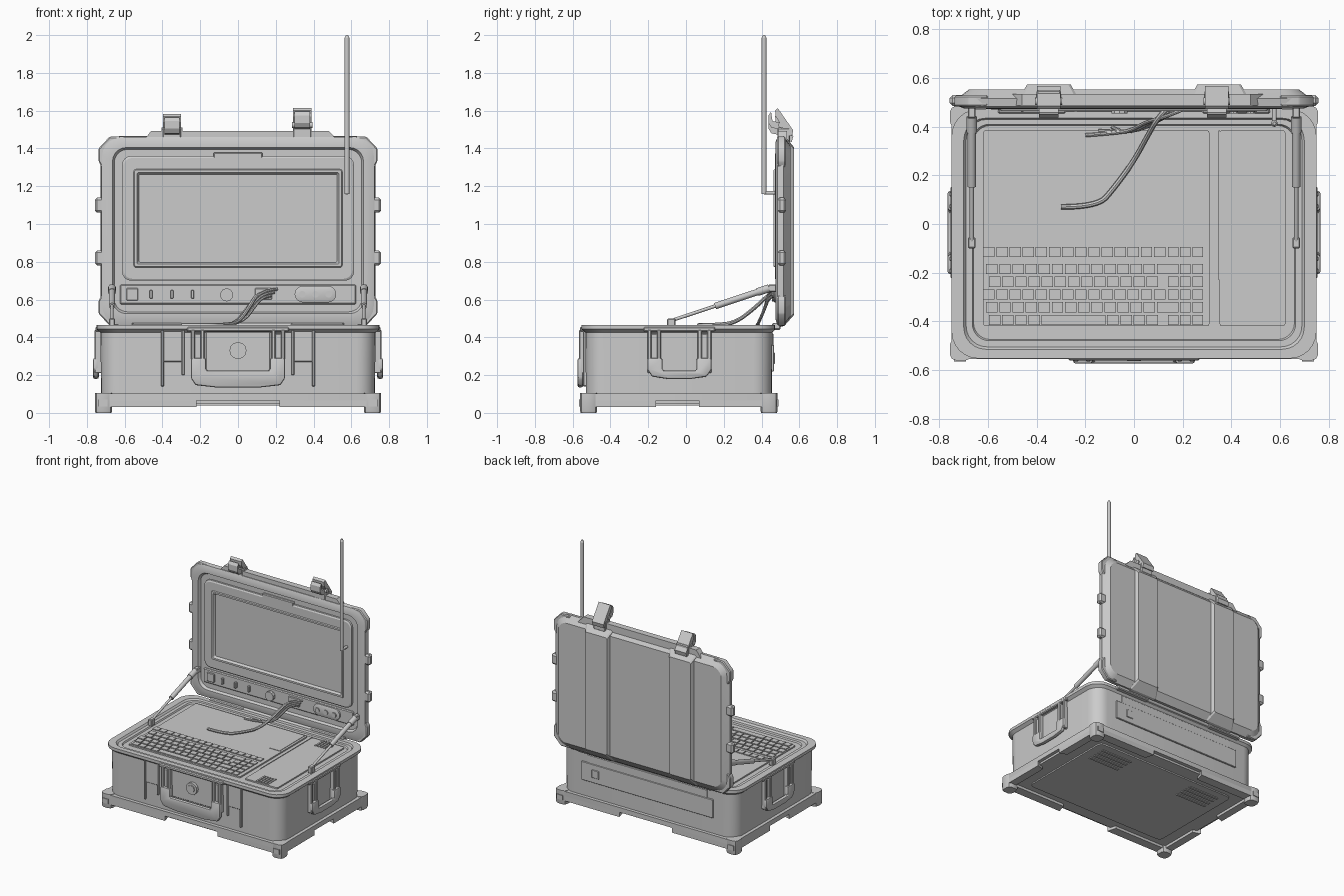
import bpy, bmesh, math
from mathutils import Vector

AX = {'X': lambda u, v, h: (h, u, v), 'Y': lambda u, v, h: (u, h, v), 'Z': lambda u, v, h: (u, v, h)}


def finish(name, bm):
    bmesh.ops.recalc_face_normals(bm, faces=bm.faces)
    me = bpy.data.meshes.new(name)
    bm.to_mesh(me)
    bm.free()
    ob = bpy.data.objects.new(name, me)
    bpy.context.collection.objects.link(ob)
    return ob


def bevel(ob, w, seg=1):
    m = ob.modifiers.new("bevel", 'BEVEL')
    m.width, m.segments, m.limit_method = w, seg, 'ANGLE'
    return ob


def skin(name, loops):
    """Bridge successive closed loops and cap both ends."""
    bm = bmesh.new()
    rows = [[bm.verts.new(p) for p in lp] for lp in loops]
    n = len(rows[0])
    for a, b in zip(rows, rows[1:]):
        for i in range(n):
            j = (i + 1) % n
            bm.faces.new((a[i], a[j], b[j], b[i]))
    bm.faces.new(rows[0])
    bm.faces.new(rows[-1])
    return finish(name, bm)


def loft(name, rings, axis='Z', seg=6, cx=0):
    """Rings are rounded rectangles: (half width, low, high, radius, height)."""
    loops = []
    for hx, v0, v1, r, h in rings:
        lp = []
        for k, (sx, v) in enumerate(((1, v1 - r), (-1, v1 - r), (-1, v0 + r), (1, v0 + r))):
            for i in range(seg + 1):
                a = math.pi / 2 * (k + i / seg)
                lp.append(AX[axis](cx + sx * (hx - r) + r * math.cos(a), v + r * math.sin(a), h))
        loops.append(lp)
    return skin(name, loops)


def prism(name, pts, a, b, axis):
    return skin(name, [[AX[axis](u, v, h) for u, v in pts] for h in (a, b)])


def boxes(name, items, bev=0):
    bm = bmesh.new()
    for x0, x1, y0, y1, z0, z1 in items:
        vs = bmesh.ops.create_cube(bm, size=1)['verts']
        for v in vs:
            v.co = ((x0 + x1) / 2 + v.co.x * (x1 - x0), (y0 + y1) / 2 + v.co.y * (y1 - y0),
                    (z0 + z1) / 2 + v.co.z * (z1 - z0))
    ob = finish(name, bm)
    return bevel(ob, bev) if bev else ob


def rod(name, p, q, r, n=18, r2=None):
    p, q = Vector(p), Vector(q)
    bm = bmesh.new()
    bmesh.ops.create_cone(bm, cap_ends=True, segments=n, radius1=r, radius2=r if r2 is None else r2, depth=(q - p).length)
    rot = (q - p).to_track_quat('Z', 'Y')
    for v in bm.verts:
        v.co = rot @ v.co + (p + q) / 2
    return finish(name, bm)


def cable(name, pts, r):
    cu = bpy.data.curves.new(name, 'CURVE')
    cu.dimensions, cu.bevel_depth, cu.bevel_resolution, cu.use_fill_caps = '3D', r, 2, True
    sp = cu.splines.new('NURBS')
    sp.points.add(len(pts) - 1)
    for p, c in zip(sp.points, pts):
        p.co = (*c, 1)
    sp.use_endpoint_u, sp.order_u = True, 3
    ob = bpy.data.objects.new(name, cu)
    bpy.context.collection.objects.link(ob)


# --- lower case: shell with rim and recessed deck
loft("lower_case", [(.725, -.53, .455, .1, .09), (.728, -.532, .457, .1, .425), (.75, -.553, .472, .11, .443),
                    (.75, -.553, .472, .11, .465), (.70, -.515, .435, .09, .465), (.69, -.505, .43, .085, .452),
                    (.665, -.48, .41, .07, .452), (.66, -.475, .405, .07, .442)])
loft("deck_panel", [(.465, -.42, .385, .01, .44), (.465, -.42, .385, .01, .452)], cx=-.155, seg=2)
loft("side_deck_panel", [(.135, -.42, .385, .01, .44), (.135, -.42, .385, .01, .452)], cx=.487, seg=2)
boxes("pad_outline", [(.21, .30, .076, .082, .45, .455), (.288, .294, .08, .38, .45, .455), (.348, .353, -.23, .385, .45, .455)])

# --- keyboard
keys = []
for r, y in enumerate((-.115, -.185, -.237, -.29, -.342, -.395)):
    x = -.62 + .012 * (r % 3)
    while x < .1:
        w = .27 if r == 5 and -.42 < x < -.36 else .054
        keys.append((x, x + w - .007, y - .021, y + .021, .45, .459))
        x += w
    keys += [(.14 + .05 * i, .183 + .05 * i, y - .021, y + .021, .45, .459) for i in range(3)]
boxes("keyboard_keys", keys)
boxes("deck_vents", [(.44 + .022 * i, .453 + .022 * i, y - .05, y + .05, .45, .457) for i in range(5) for y in (.335, -.365)])

# --- bottom skirt with notches, corner feet and vents
loft("base_skirt", [(.725, -.53, .452, .06, .05), (.725, -.53, .452, .06, .066), (.75, -.556, .48, .05, .066),
                    (.75, -.556, .48, .05, .102)], seg=3)
loft("bottom_plate", [(.60, -.43, .35, .03, .04), (.60, -.43, .35, .03, .06)], seg=2)
for s in (-1, 1):
    for e, t, n in ((-.556, 1, -.16), (.48, -1, .07)):
        # L-shaped rail running from the notch around the corner
        pts = [(.22, e), (.71, e), (.75, e + t * .04), (.75, n), (.69, n - t * .02), (.69, e + t * .07), (.24, e + t * .07)]
        prism("skirt_rail", [(s * x, y) for x, y in pts], .03, .09, 'Z')
        c = e + t * .04
        loft("corner_foot", [(.042, c - .042, c + .042, .025, 0), (.045, c - .045, c + .045, .025, .01),
                             (.045, c - .045, c + .045, .025, .105)], seg=2, cx=s * .712)
        boxes("foot_pad", [(s * .715 - .025, s * .715 + .025, c - .05, c + .05, .035, .07)])
boxes("bottom_vents", [(s * .40 - .13, s * .40 + .13, y, y + .018, .034, .05) for s in (-1, 1) for y in (.14, .185, .23, .275)])


# --- carrying handles, built facing front then turned into place
def handle(name, w, zlow, place):
    a = w - .08
    pts = [(-w, .29), (-w, zlow + .05), (-w + .025, zlow + .012), (-a * .7, zlow), (a * .7, zlow), (w - .025, zlow + .012),
           (w, zlow + .05), (w, .29), (a, .29), (a, .225), (-a, .225), (-a, .29)]
    obs = [bevel(prism(name + "_grip", pts, -.042, -.012, 'Y'), .01, 2)]
    bars = []
    for s in (-1, 1):
        for c in (w - .012, w - .062):
            bars.append((s * c - .011, s * c + .011, -.034, .01, .21, .44))
        bars.append((s * (w - .037) - .02, s * (w - .037) + .02, -.02, .01, .25, .42))
    obs.append(boxes(name + "_mounts", bars, .005))
    obs.append(boxes(name + "_top_lip", [(-w - .02, w + .02, -.03, .01, .43, .455)], .006))
    for ob in obs:
        loc, ang = place
        ob.location, ob.rotation_euler = loc, (0, 0, ang)


handle("front_handle", .25, .135, ((0, -.532, 0), 0))
handle("right_handle", .17, .18, ((.725, -.035, 0), math.pi / 2))
handle("left_handle", .17, .18, ((-.725, -.035, 0), -math.pi / 2))

# --- front details: lock knob, catch plates, ribs
boxes("lock_plate", [(-.17, .17, -.536, -.52, .22, .43)], .004)
rod("lock_knob", (0, -.53, .33), (0, -.556, .33), .045, 12)
rod("lock_core", (0, -.53, .33), (0, -.563, .33), .028, 8)
ribs = []
for s in (-1, 1):
    ribs += [(s * .345 - .055, s * .345 + .055, -.538, -.52, .27, .44)]
    ribs += [(s * c - .008, s * c + .008, -.545, -.52, z, .44) for c, z in ((.40, .14), (.29, .2))]
boxes("front_catches", ribs, .004)

# --- rear plate and hinge
boxes("rear_plate", [(-.55, .55, .44, .466, .22, .36), (-.50, .50, .44, .462, .35, .42), (.40, .46, .44, .471, .26, .32)], .003)
boxes("hinge_leaf", [(s * .42 - .14, s * .42 + .14, .455, .50, .44, .475) for s in (-1, 1)], .006)
rod("hinge_pin", (-.56, .475, .462), (.56, .475, .462), .013)

# --- lid shell, ribs, corner guards and side lugs
loft("lid_shell", [(.655, .535, 1.395, .07, .492), (.665, .525, 1.405, .075, .474), (.695, .495, 1.435, .09, .474),
                   (.722, .465, 1.46, .1, .484), (.728, .46, 1.465, .1, .515), (.68, .51, 1.415, .07, .552)], 'Y', 5)
for s in (-1, 1):
    loft("lid_back_rib", [(.125, .455, 1.475, .01, .50), (.12, .46, 1.47, .01, .52), (.09, .52, 1.405, .01, .573)], 'Y', 1, s * .35)
    for c, d in ((0, 1), (1.925, -1)):
        pts = [(.68, 1.30), (.72, 1.30), (.738, 1.33), (.738, 1.40), (.68, 1.462), (.60, 1.462), (.60, 1.44), (.66, 1.42)]
        bevel(prism("lid_corner_guard", [(s * x, c + d * z) for x, z in pts], .483, .528, 'Y'), .006)
    boxes("lid_side_lugs", [(*sorted((s * .69, s * .758)), .485, .53, z, z + .08) for z in (.78, 1.06)], .012)
prism("lid_top_rail", [(-.5, 1.44), (-.46, 1.493), (.48, 1.493), (.53, 1.44)], .488, .535, 'Y')

# --- lid latches
for x, dz in ((-.35, -.02), (.34, .01)):
    lever = [(.472, 1.59), (.486, 1.603), (.568, 1.485), (.56, 1.455), (.535, 1.46), (.475, 1.56)]
    hook = [(.437, 1.565), (.45, 1.585), (.458, 1.535), (.505, 1.525), (.505, 1.49), (.452, 1.50), (.437, 1.525)]
    prism("latch_lever", [(y, z + dz) for y, z in lever], x - .048, x + .048, 'X')
    prism("latch_hook", [(y, z + dz) for y, z in hook], x - .04, x + .04, 'X')
    rod("latch_pin", (x - .055, .505, 1.515 + dz), (x + .055, .505, 1.515 + dz), .016)
    boxes("latch_base", [(x - .05, x + .05, .485, .55, 1.43, 1.51)], .006)

# --- screen with stepped bezel
loft("screen_bezel", [(.615, .70, 1.36, .05, .50), (.615, .70, 1.36, .05, .478), (.605, .71, 1.35, .045, .472),
                      (.552, .77, 1.29, .012, .472), (.548, .774, 1.286, .012, .464), (.535, .787, 1.273, .01, .464),
                      (.525, .797, 1.263, .01, .482)], 'Y', 4)
boxes("bezel_tab", [(-.13, .13, .472, .495, 1.34, 1.378)], .005)

# --- control strip: switches, knob, oval connector
boxes("control_strip", [(-.625, .625, .48, .50, .575, .68)], .006)
boxes("switches", [(-.59, -.53, .47, .49, .595, .66)] + [(x - .008, x + .008, .463, .49, .605, .65) for x in (-.46, -.35, -.24)]
      + [(.09, .18, .47, .49, .60, .66)], .003)
rod("control_knob", (-.06, .485, .625), (-.06, .455, .625), .035, 10)
loft("oval_connector", [(.11, .585, .672, .043, .49), (.11, .585, .672, .043, .468), (.09, .60, .657, .028, .462)], 'Y', 5, .41)
for x in (.34, .41, .48):
    rod("connector_socket", (x, .475, .628), (x, .455, .628), .018, 10)

# --- gas struts
for s in (-1, 1):
    x = s * .667
    a, b = Vector((x, -.08, .488)), Vector((x, .44, .66))
    rod("strut_rod", a, b, .009)
    rod("strut_cylinder", a.lerp(b, .45), a.lerp(b, .93), .017)
    rod("strut_sleeve", a.lerp(b, .88), b, .021)
    boxes("strut_lower_mount", [(x - .016, x + .016, -.10, -.055, .45, .50)], .005)
    boxes("strut_upper_mount", [(x - .016, x + .016, .435, .495, .64, .68)], .005)

# --- cables between lid and deck
cable("pad_cable", [(.14, .48, .63), (.10, .44, .63), (.06, .37, .56), (.0, .26, .475), (-.08, .15, .465), (-.15, .07, .465), (-.30, .07, .465)], .011)
for i in range(3):
    d = .018 * i
    cable("deck_cable", [(.21 - d, .475, .655 - d), (.13, .44, .65 - d), (.05 + d, .42, .56), (.0 + d, .39, .49), (-.06, .375, .46), (-.2 + 3 * d, .365 + d, .455)], .008)

# --- antenna
rod("antenna_rod", (.577, .413, 1.16), (.577, .413, 1.985), .0135)
rod("antenna_tip", (.577, .413, 1.985), (.577, .413, 2.0), .0135, 18, .006)
rod("antenna_elbow", (.577, .413, 1.165), (.577, .49, 1.165), .010)

bpy.ops.object.select_all(action='SELECT')
bpy.context.view_layer.objects.active = bpy.data.objects["lower_case"]
bpy.ops.object.convert(target='MESH')
bpy.ops.object.shade_smooth_by_angle(angle=math.radians(25))
